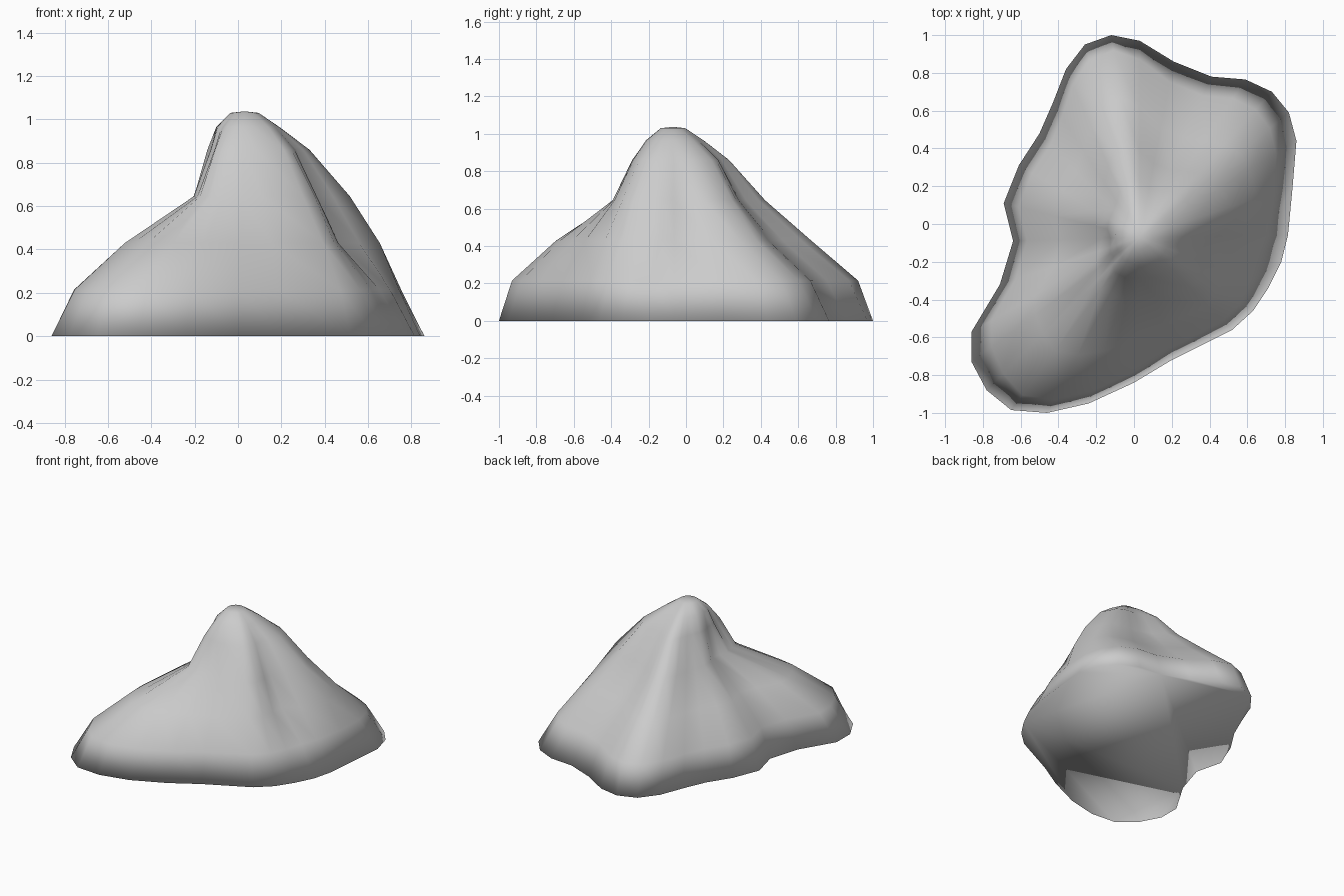
import bpy, bmesh
from mathutils import Vector

if "Cube" in bpy.data.objects:
    bpy.data.objects.remove(bpy.data.objects["Cube"])

# Footprint outline, clockwise from the north spur
BASE = [(-.12, 1), (.03, .97), (.21, .86), (.41, .78), (.59, .765), (.73, .70),
        (.82, .59), (.86, .44), (.84, .20), (.815, -.06), (.78, -.20), (.71, -.34),
        (.63, -.46), (.52, -.56), (.20, -.72), (0, -.84), (-.24, -.95), (-.46, -1),
        (-.65, -.985), (-.78, -.88), (-.86, -.73), (-.86, -.57), (-.71, -.32),
        (-.64, -.09), (-.69, .11), (-.61, .31), (-.50, .48), (-.43, .64),
        (-.36, .82), (-.26, .95)]
PEAK = Vector((.03, -.07))
LEVELS = (.215, .43, .645, .86)

# Slope profiles at ridges and gullies: outline index -> reach at each level
SLOPES = {
    0: (.925, .69, .46, .28),   # north spur
    2: (.885, .63, .42, .28),   # gully
    4: (.88, .61, .42, .29),    # north-east shoulder
    7: (.87, .70, .50, .32),
    8: (.88, .77, .60, .37),    # east ridge
    10: (.83, .58, .44, .32),   # gully
    12: (.89, .69, .54, .36),
    13: (.90, .74, .55, .37),   # south-east bulge
    15: (.92, .70, .41, .28),   # front face
    17: (.925, .67, .32, .215),
    20: (.88, .62, .25, .155),  # south-west shoulder under the cliff
    23: (.89, .62, .30, .23),   # waist
    26: (.89, .64, .39, .26),   # north-west flank
    30: (.925, .69, .46, .28),
}


def reach(i, level):
    keys = sorted(SLOPES)
    a = max(k for k in keys if k <= i)
    b = min(k for k in keys if k > i)
    t = (i - a) / (b - a)
    t = t * t * (3 - 2 * t)
    return SLOPES[a][level] * (1 - t) + SLOPES[b][level] * t


bm = bmesh.new()


def ring(points, z):
    return [bm.verts.new((p.x, p.y, z)) for p in points]


# Contour rings from the ground up
spokes = [Vector(p) - PEAK for p in BASE]
rings = [ring([PEAK + s for s in spokes], 0)]
for level, z in enumerate(LEVELS):
    rings.append(ring([PEAK + s * reach(i, level) for i, s in enumerate(spokes)], z))

# Rounded summit
crown = [PEAK + s.normalized() * (.13 + .25 * (s.length * reach(i, 3) - .16))
         for i, s in enumerate(spokes)]
rings.append(ring(crown, .965))
rings.append(ring([PEAK + s.normalized() * .065 for s in spokes], 1.03))
tip = bm.verts.new((PEAK.x, PEAK.y, 1.037))

# Skin the rings, close the summit and the underside
n = len(BASE)
for lower, upper in zip(rings, rings[1:]):
    for i in range(n):
        j = (i + 1) % n
        bm.faces.new((lower[i], lower[j], upper[j], upper[i]))
for i in range(n):
    bm.faces.new((rings[-1][i], rings[-1][(i + 1) % n], tip))
bm.faces.new(rings[0])
bmesh.ops.recalc_face_normals(bm, faces=bm.faces[:])
for f in bm.faces:
    f.smooth = True

mesh = bpy.data.meshes.new("mountain")
bm.to_mesh(mesh)
bm.free()
bpy.context.collection.objects.link(bpy.data.objects.new("mountain", mesh))
